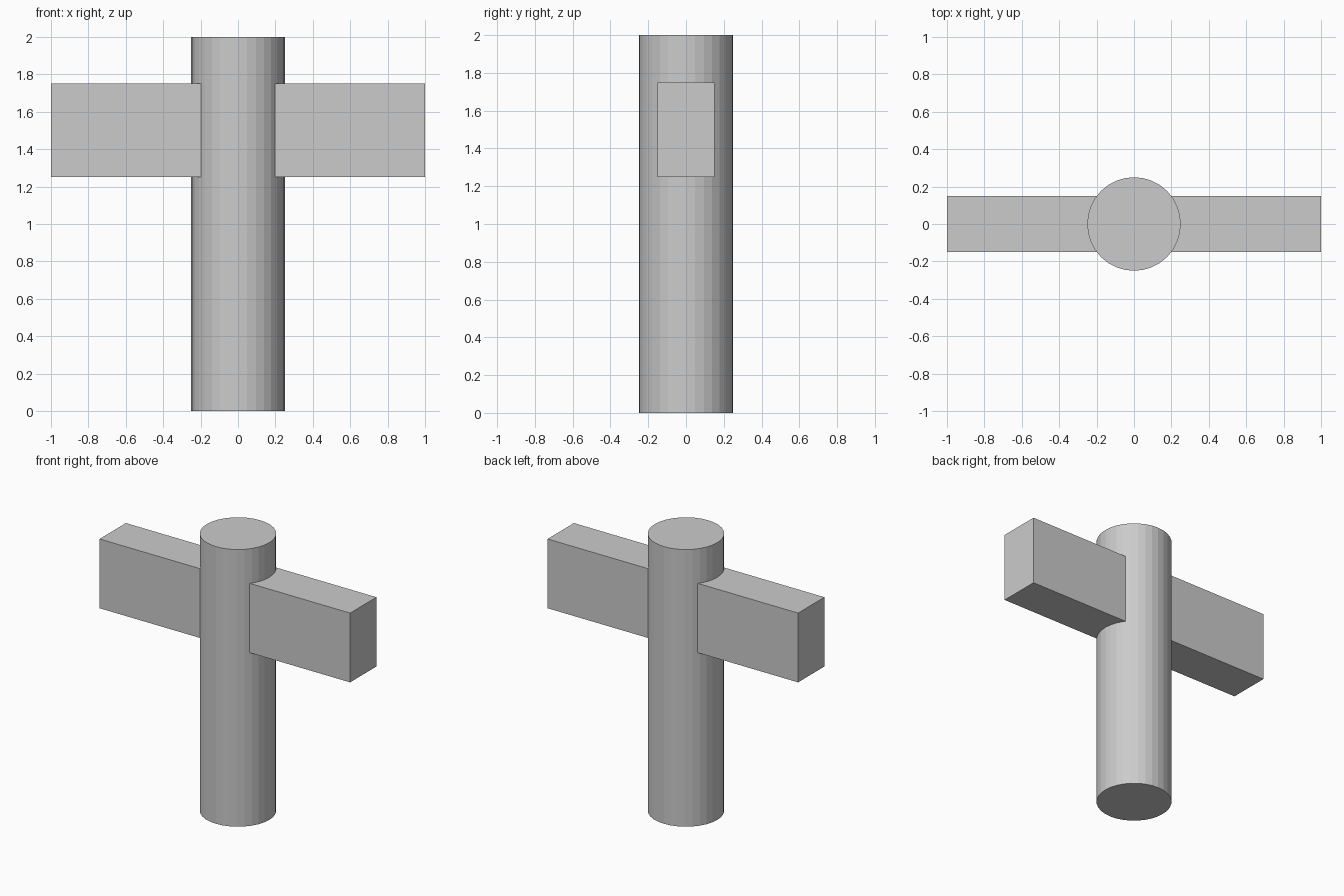
import bpy

if "Cube" in bpy.data.objects:
    bpy.data.objects.remove(bpy.data.objects["Cube"])

# Upright round post, flat-shaded with 32 sides
bpy.ops.mesh.primitive_cylinder_add(vertices=32, radius=0.25, depth=2, location=(0, 0, 1))
bpy.context.object.name = "post"

# Rectangular crossbar passing through the upper post
bpy.ops.mesh.primitive_cube_add(size=1, location=(0, 0, 1.5))
crossbar = bpy.context.object
crossbar.name = "crossbar"
crossbar.scale = (2, 0.3, 0.5)
bpy.ops.object.transform_apply(location=False, rotation=False, scale=True)
